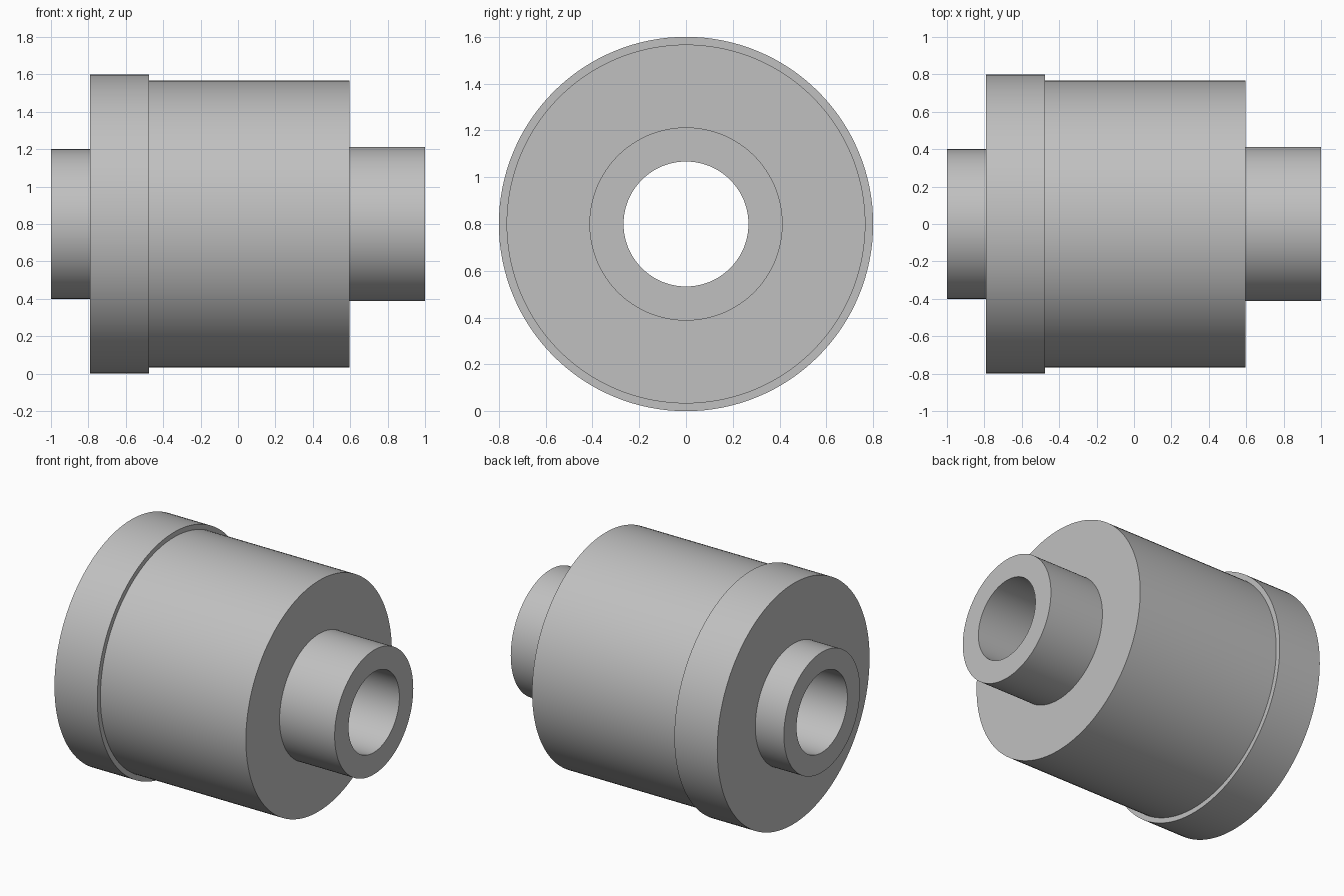
import bpy, bmesh, math
from mathutils import Matrix, Vector

cube = bpy.data.objects.get("Cube")
if cube:
    bpy.data.objects.remove(cube, do_unlink=True)

SEGMENTS = 128
AXIS_HEIGHT = 0.8
BORE = 0.267

# Plain grey metal
grey = bpy.data.materials.new("grey_metal")
grey.use_nodes = True
colour = (0.53, 0.53, 0.53, 1)
grey.diffuse_color = colour
grey.node_tree.nodes["Principled BSDF"].inputs["Base Color"].default_value = colour

# Steps along the x axis: start, end, outer radius
steps = [
    (-1.0, -0.79, 0.40),    # short hub
    (-0.79, -0.475, 0.80),  # flange
    (-0.475, 0.595, 0.767), # drum
    (0.595, 1.0, 0.413),    # long hub
]

# Closed half section: stepped outside, straight bore inside
profile = [(steps[0][0], BORE)]
for start, end, radius in steps:
    profile += [(start, radius), (end, radius)]
profile.append((steps[-1][1], BORE))

# Revolve the section around the x axis
bm = bmesh.new()
rings = []
for i in range(SEGMENTS):
    turn = Matrix.Rotation(math.tau * i / SEGMENTS, 3, 'X')
    rings.append([bm.verts.new(turn @ Vector((x, 0, r))) for x, r in profile])
count = len(profile)
for i in range(SEGMENTS):
    a, b = rings[i], rings[(i + 1) % SEGMENTS]
    for j in range(count):
        k = (j + 1) % count
        bm.faces.new((a[j], a[k], b[k], b[j]))
bmesh.ops.recalc_face_normals(bm, faces=bm.faces)

mesh = bpy.data.meshes.new("stepped_bushing")
bm.to_mesh(mesh)
bm.free()
mesh.materials.append(grey)
bushing = bpy.data.objects.new("stepped_bushing", mesh)
bushing.location.z = AXIS_HEIGHT
bpy.context.collection.objects.link(bushing)

# Smooth round walls, crisp shoulders
bpy.ops.object.select_all(action='DESELECT')
bushing.select_set(True)
bpy.context.view_layer.objects.active = bushing
bpy.ops.object.shade_smooth_by_angle(angle=math.radians(30))
